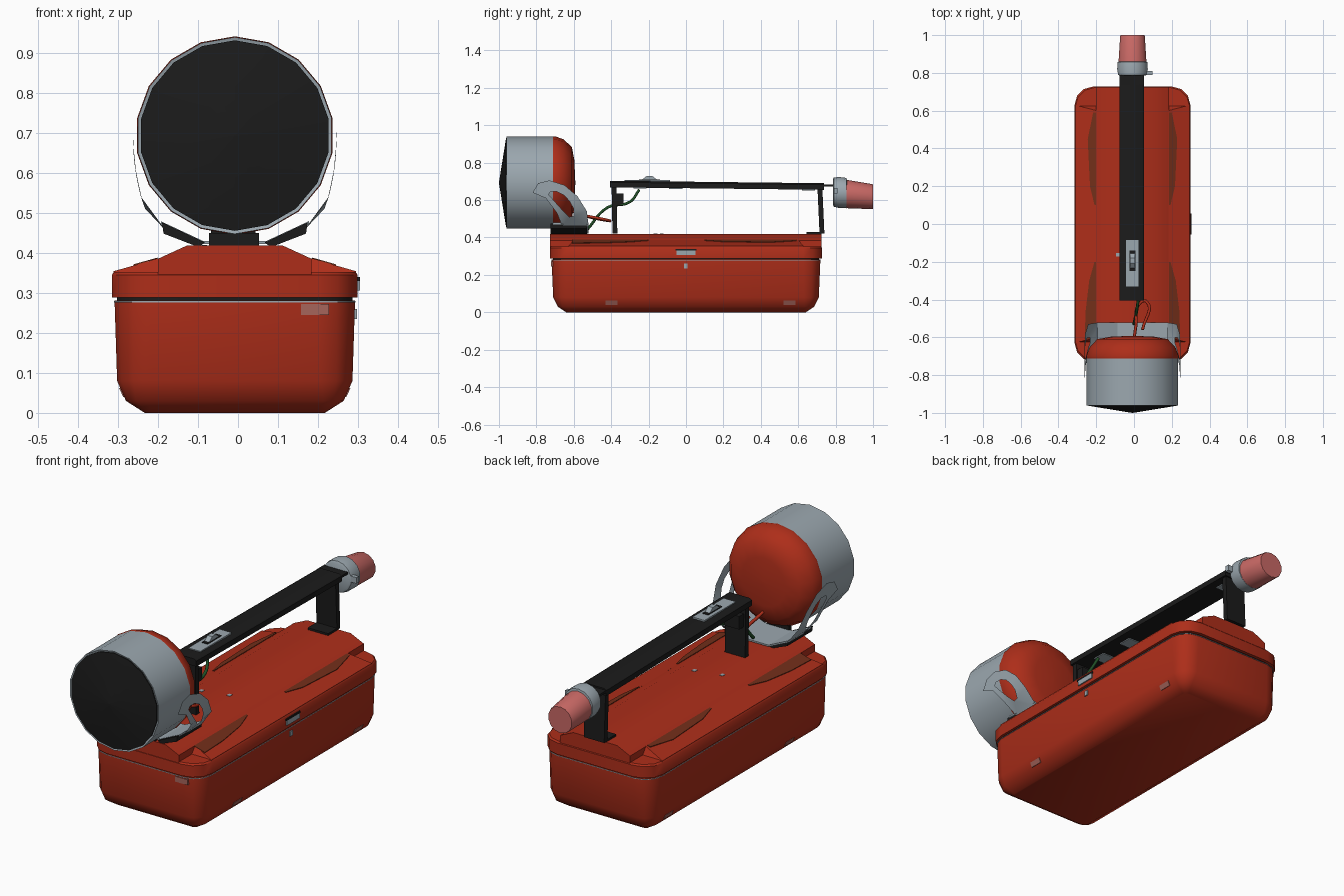
import bpy, bmesh, math

if "Cube" in bpy.data.objects:
    bpy.data.objects.remove(bpy.data.objects["Cube"])

CX = -0.008  # shared centre line of all parts


def material(name, rgb):
    m = bpy.data.materials.new(name)
    m.use_nodes = True
    m.diffuse_color = (*rgb, 1)
    m.node_tree.nodes["Principled BSDF"].inputs["Base Color"].default_value = (*rgb, 1)
    return m


RED = material("red_paint", (0.42, 0.027, 0.01))
GREY = material("grey_metal", (0.33, 0.39, 0.43))
BLACK = material("black_metal", (0.011, 0.011, 0.011))
PINK = material("pink_lens", (0.58, 0.14, 0.13))
GRIME = material("brown_grime", (0.17, 0.028, 0.01))
WORN = material("worn_paint", (0.38, 0.13, 0.105))
GREEN = material("green_wire", (0.015, 0.08, 0.02))


def finish(name, bm, mat, angle=35):
    bmesh.ops.recalc_face_normals(bm, faces=bm.faces)
    me = bpy.data.meshes.new(name)
    bm.to_mesh(me)
    bm.free()
    ob = bpy.data.objects.new(name, me)
    ob.location.x = CX
    me.materials.append(mat)
    bpy.context.collection.objects.link(ob)
    bpy.ops.object.select_all(action="DESELECT")
    ob.select_set(True)
    bpy.context.view_layer.objects.active = ob
    bpy.ops.object.shade_smooth_by_angle(angle=math.radians(angle))


def loft(name, rings, mat, angle=35):
    """Skin closed rings of equal size and cap both ends."""
    bm = bmesh.new()
    vs = [[bm.verts.new(p) for p in ring] for ring in rings]
    n = len(vs[0])
    for a, b in zip(vs, vs[1:]):
        for i in range(n):
            j = (i + 1) % n
            bm.faces.new((a[i], a[j], b[j], b[i]))
    bm.faces.new(vs[0])
    bm.faces.new(vs[-1])
    finish(name, bm, mat, angle)


def rounded(z, hx, hy, r, steps=4):
    pts = []
    for k, (sx, sy) in enumerate(((1, 1), (-1, 1), (-1, -1), (1, -1))):
        for s in range(steps):
            a = math.pi / 2 * (k + s / (steps - 1))
            pts.append((sx * (hx - r) + r * math.cos(a), sy * (hy - r) + r * math.sin(a), z))
    return pts


def tray(name, levels, mat):
    loft(name, [rounded(*lv) for lv in levels], mat, 40)


def lathe(name, profile, z, mat, seg=18, tilt=0.0, angle=35):
    """Turn (y, radius) pairs round a lengthwise axis; tilt drops the far end."""
    y0 = profile[0][0]
    rings = []
    for y, r in profile:
        rings.append([(r * math.sin(2 * math.pi * i / seg), y,
                       z - (y - y0) * tilt + r * math.cos(2 * math.pi * i / seg))
                      for i in range(seg)])
    loft(name, rings, mat, angle)


def box(name, lo, hi, mat):
    loft(name, [[(x, y, z) for x, y in ((lo[0], lo[1]), (hi[0], lo[1]), (hi[0], hi[1]), (lo[0], hi[1]))]
                for z in (lo[2], hi[2])], mat)


def prism(name, profile, y0, y1, mat, inset=0.0):
    """Run an x-z profile lengthwise; inset pulls the upper points in at the ends."""
    zmin = min(z for x, z in profile)
    ring = lambda y, s: [(x, y + s * inset * (z > zmin + 0.01), z) for x, z in profile]
    loft(name, [ring(y0, 1), ring(y1, -1)], mat, 25)


def wire(name, pts, mat):
    cu = bpy.data.curves.new(name, "CURVE")
    cu.dimensions = "3D"
    cu.bevel_depth = .008
    cu.bevel_resolution = 1
    cu.resolution_u = 6
    sp = cu.splines.new("BEZIER")
    sp.bezier_points.add(len(pts) - 1)
    for bp, p in zip(sp.bezier_points, pts):
        bp.co = p
        bp.handle_left_type = bp.handle_right_type = "AUTO"
    cu.materials.append(mat)
    bpy.context.collection.objects.link(bpy.data.objects.new(name, cu))


# Case: lower tub, dark seam, lid rim
tray("lower_case", [(0, .225, .64, .02), (.03, .272, .685, .05), (.08, .294, .71, .08),
                    (.265, .3, .718, .09), (.281, .3, .718, .09)], RED)
tray("seam", [(.278, .294, .712, .09), (.292, .294, .712, .09)], BLACK)
tray("seam_trim", [(.276, .302, .72, .09), (.279, .302, .72, .09)], GREY)
tray("lid_rim", [(.288, .307, .728, .1), (.345, .307, .728, .1), (.352, .302, .722, .1)], RED)

# Raised lid centre and its sloping shoulders
prism("lid_centre", [(-.192, .34), (-.192, .385), (-.12, .418), (.12, .418), (.192, .385), (.192, .34)],
      -.727, .725, RED)


def slope(x):
    return .386 - (x - .19) * .283


# Each grime patch is a tapering run of (y, width) on the shoulder
patches = (((-.2, .008), (-.3, .036), (-.46, .055), (-.61, .06)),
           ((.1, .008), (.2, .032), (.45, .044), (.59, .015)))
for s, side in ((1, "left"), (-1, "right")):
    prism(side + "_shoulder", [(s * .303, .345), (s * .303, .354), (s * .19, .386), (s * .19, .345)],
          -.63, .63, RED, .03)
    for patch, end in zip(patches, ("front", "rear")):
        rings = [[(s * x, y, slope(x) + dz) for x, dz in ((.193, 0), (.193 + w, 0), (.193 + w, .003), (.193, .003))]
                 for y, w in patch]
        loft(f"{side}_{end}_grime", rings, GRIME)
    # Worn spots along the lower edge, lying on the slanted side
    for y in (-.43, .52):
        prism(f"{side}_worn_spot", [(s * .26, .04), (s * .279, .04), (s * .289, .062), (s * .27, .062)],
              y, y + .065, WORN)
box("front_worn_spot", (.165, -.7205, .245), (.235, -.71, .272), WORN)

# Side latch
box("latch_plate", (.295, -.05, .306), (.313, .05, .33), GREY)
box("latch_hook", (.295, -.055, .33), (.313, .055, .339), BLACK)
box("latch_catch", (.29, -.012, .235), (.305, .008, .26), GREY)

# Main lamp
LAMP_Z = .693
lathe("lamp_shell", [(-.957, .238), (-.96, .246), (-.71, .246)], LAMP_Z, GREY)
lathe("lamp_lens", [(-.95, .238), (-.962, .238), (-1.0, .002)], LAMP_Z, BLACK)
lathe("lamp_back", [(-.712, .246), (-.70, .248), (-.655, .232), (-.61, .19), (-.597, .12), (-.592, .01)],
      LAMP_Z, RED, angle=50)

# Lamp bracket: slotted curved arms, black struts and a bent base plate
outer = [(-.82, .64), (-.79, .69), (-.73, .705), (-.65, .68), (-.58, .62),
         (-.53, .54), (-.52, .455), (-.66, .455), (-.69, .53), (-.75, .61)]
inner = [(-.735, .63), (-.725, .645), (-.69, .645), (-.65, .625), (-.62, .59),
         (-.602, .555), (-.602, .515), (-.625, .51), (-.655, .54), (-.70, .59)]


def arm_x(z):
    t = max(0, min(1, (z - .455) / .25))
    return .172 + .083 * math.sqrt(1 - (1 - t) ** 2)


for s, side in ((1, "left"), (-1, "right")):
    bm = bmesh.new()
    o, n = [[bm.verts.new((s * arm_x(z), y, z)) for y, z in pts] for pts in (outer, inner)]
    for i in range(len(o)):
        j = (i + 1) % len(o)
        bm.faces.new((o[i], o[j], n[j], n[i]))
    bmesh.ops.solidify(bm, geom=bm.faces[:], thickness=.008)
    finish(side + "_bracket_arm", bm, GREY)
    prism(side + "_bracket_strut", [(s * .182, .476), (s * .178, .448), (s * .09, .414), (s * .075, .426)],
          -.725, -.53, BLACK)
prism("bracket_base", [(.185, .47), (.08, .422), (-.08, .422), (-.185, .47),
                       (-.185, .479), (-.08, .43), (.08, .43), (.185, .479)], -.71, -.522, GREY)
box("bracket_block", (-.065, -.725, .415), (.06, -.705, .45), BLACK)

# Carry handle: channel bar, legs and rear foot
loft("handle_bar", [[(x, y, z) for x, z in ((-.07, top - .035), (.062, top - .035),
                                            (.062, top - .008), (.05, top), (-.058, top), (-.07, top - .008))]
                    for y, top in ((-.405, .703), (.738, .69))], BLACK)
for name, y, lean in (("front", -.385, .005), ("rear", .715, .012)):
    loft(name + "_handle_leg",
         [[(x, yy + d, z) for x, yy in ((-.06, y - .013), (.052, y - .013), (.052, y + .013), (-.06, y + .013))]
          for z, d in ((.42, lean), (.685, 0))], BLACK)
box("rear_handle_foot", (-.06, .645, .416), (.052, .725, .428), BLACK)

# Handle switch and fittings under the bar
box("switch_plate", (-.034, -.33, .695), (.032, -.085, .707), GREY)
prism("switch_recess", [(-.016, .705), (.016, .705), (.016, .71), (-.016, .71)], -.25, -.14, BLACK)
prism("switch_button", [(-.013, .705), (.013, .705), (.013, .729), (-.013, .729)], -.24, -.15, GREY, .03)
box("switch_box", (-.05, -.375, .57), (.045, -.335, .635), BLACK)
for i, y in enumerate((-.28, -.09, .62)):
    under = .668 - .0114 * (y + .405)
    box(f"bar_fitting_{i}", (-.045, y, under - .005), (.02, y + .07, under + .003), GREY)

# Rear marker lamp
lathe("marker_collar", [(.785, .068), (.79, .078), (.82, .083), (.858, .081), (.86, .07)], .643, GREY, 14, .08)
lathe("marker_lens", [(.85, .076), (.87, .075), (.995, .067), (1.0, .065)], .633, PINK, 14, .1)
box("marker_mount", (-.07, .73, .672), (.062, .79, .683), BLACK)
box("marker_clip", (.06, .79, .635), (.105, .81, .665), GREY)

# Loose wires
wire("green_cable", [(.0, -.53, .44), (.02, -.42, .56), (.03, -.30, .59), (.01, -.25, .655)], GREEN)
wire("red_cable", [(.0, -.61, .54), (.01, -.54, .515), (.03, -.42, .49), (.065, -.41, .49), (.045, -.56, .52)],
     RED)

# Bare paint chips on the lid
for i, (x, y) in enumerate(((.043, -.14), (-.087, -.173))):
    box(f"lid_chip_{i}", (x, y, .416), (x + .018, y + .02, .420), GREY)
